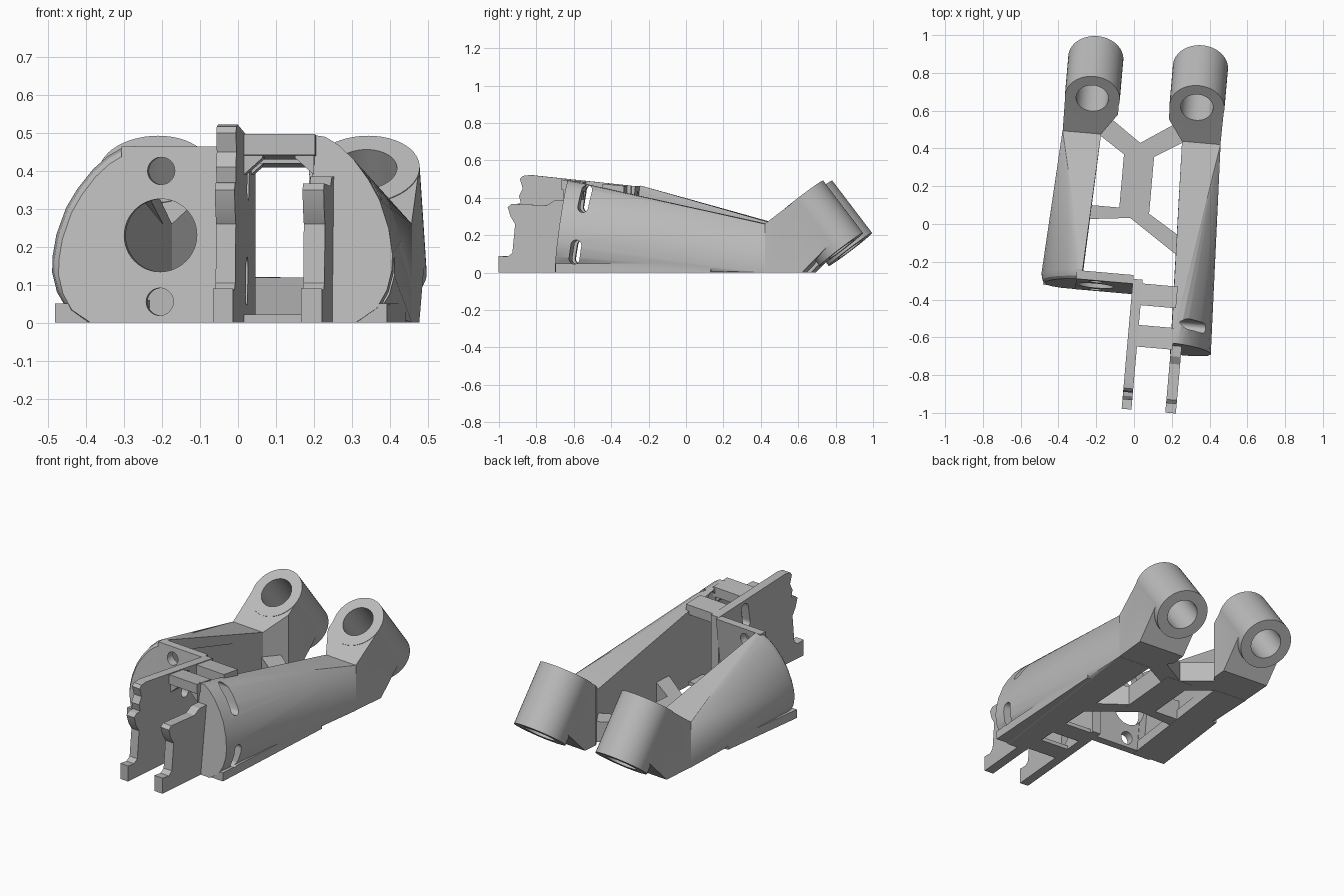
import bpy, bmesh, math
from mathutils import Matrix, Vector

cube = bpy.data.objects.get("Cube")
if cube:
    bpy.data.objects.remove(cube, do_unlink=True)

TURN = Matrix.Rotation(math.radians(-5), 4, 'Z')
SLOPE = 0.12            # backward lean of the front walls
grey = bpy.data.materials.new("machined grey")
grey.use_nodes = True
grey.diffuse_color = (0.5, 0.5, 0.5, 1)
grey.node_tree.nodes["Principled BSDF"].inputs["Base Color"].default_value = (0.5, 0.5, 0.5, 1)


def finish(name, bm):
    bmesh.ops.recalc_face_normals(bm, faces=bm.faces)
    bm.transform(TURN)
    mesh = bpy.data.meshes.new(name)
    bm.to_mesh(mesh)
    bm.free()
    mesh.materials.append(grey)
    ob = bpy.data.objects.new(name, mesh)
    bpy.context.collection.objects.link(ob)
    return ob


def hull(name, points):
    bm = bmesh.new()
    for p in points:
        bm.verts.new(p)
    bmesh.ops.convex_hull(bm, input=bm.verts)
    bmesh.ops.delete(bm, geom=[v for v in bm.verts if not v.link_faces], context='VERTS')
    return finish(name, bm)


def prism(name, outline, offset):
    bm = bmesh.new()
    face = bm.faces.new([bm.verts.new(p) for p in outline])
    res = bmesh.ops.extrude_face_region(bm, geom=[face])
    bmesh.ops.translate(bm, vec=offset,
                        verts=[g for g in res["geom"] if isinstance(g, bmesh.types.BMVert)])
    return finish(name, bm)


def box(name, x, y, z):
    return hull(name, [(a, b, c) for a in x for b in y for c in z])


def rod(name, start, end, radius):
    start, end = Vector(start), Vector(end)
    axis = end - start
    bm = bmesh.new()
    bmesh.ops.create_cone(bm, cap_ends=True, segments=48, radius1=radius, radius2=radius,
                          depth=axis.length)
    bm.transform(Matrix.Translation((start + end) / 2) @ axis.to_track_quat('Z', 'Y').to_matrix().to_4x4())
    return finish(name, bm)


def measure(mesh):
    bm = bmesh.new()
    bm.from_mesh(mesh)
    volume, closed = bm.calc_volume(), not any(e.is_boundary for e in bm.edges)
    bm.free()
    return volume, closed


def combine(base, other, mode):
    # Accept the first solver that gives a closed solid of plausible volume
    a, b = measure(base.data)[0], measure(other.data)[0]
    low, high = (max(a, b), a + b) if mode == 'UNION' else (a - b, a)
    mod = base.modifiers.new(mode, 'BOOLEAN')
    mod.operation, mod.object = mode, other
    result = base.data
    for solver in ('EXACT', 'MANIFOLD', 'FLOAT'):
        mod.solver = solver
        graph = bpy.context.evaluated_depsgraph_get()
        mesh = bpy.data.meshes.new_from_object(base.evaluated_get(graph))
        volume, closed = measure(mesh)
        if closed and low - 1e-6 < volume < high + 1e-6 and abs(volume - a) > 1e-7:
            result = mesh
            break
    base.modifiers.clear()
    base.data = result


def weld(base, others):
    for ob in others:
        combine(base, ob, 'UNION')
        bpy.data.objects.remove(ob, do_unlink=True)


def cut(bases, cutter):
    for base in bases:
        combine(base, cutter, 'DIFFERENCE')
    bpy.data.objects.remove(cutter, do_unlink=True)


# Rounded outer section at the front of an arm (outward distance, height)
D_SECTION = [(.25, 0), (.37, 0), (.425, .035), (.452, .08), (.465, .13), (.465, .17), (.455, .23),
             (.43, .3), (.4, .35), (.36, .4), (.32, .435), (.285, .455), (.25, .46)]


def make_arm(name, side, front, height, rounding):
    def s(points):
        return [(side * x, y, z) for x, y, z in points]
    k = height / .46
    # The front rim eases back in steps where it is rounded
    steps = ((0, .9), (.3, .96), (1, 1)) if rounding else ((0, 1),)
    section = [(.25 + (u - .25) * grow, front + back * rounding + SLOPE * z * k, z * k * (grow + 1) / 2)
               for back, grow in steps for u, z in D_SECTION]
    knee = [(u, .46, z) for u in (.215, .42) for z in (0, .26)]
    arm = hull(name, s(section + knee))
    # Flared block that rises from the knee to the socket
    start = [(u, .457, z) for u in (.216, .419) for z in (.001, .259)]
    rise = [(.135, .57, .001), (.135, .57, .344)]
    socket_side = [(u, y, z) for u in (.135, .422)
                   for y, z in ((.645, .401), (.82, .165), (.66, .001))]
    block = hull("knee_block", s(start + rise + socket_side))
    # Slanted socket tube
    top, end = Vector((side * .278, .644, .404)), Vector((side * .278, .858, .124))
    tube = rod("socket", top, end, .146)
    # Thin foot rail along the base
    foot = hull("foot", s([(u, y, z) for u, y in ((.3, front + .008), (.452, front + .008),
                                                  (.43, .17), (.3, .17))
                           for z in (.001, .05)]))
    weld(arm, [block, tube, foot])
    d = end - top
    cut([arm], rod("bore", top - d * .5, end + d * .5, .086))
    return arm


right_arm = make_arm("right_arm", -1, -.37, .465, .05)
left_arm = make_arm("left_arm", 1, -.67, .495, 0)

# Motor wall closing the front of the shorter arm, with a slanted pocket behind it
WALL_BACK = -.325
wall = hull("motor_wall", [(u, y + SLOPE * z, z) for u in (-.28, .022)
                           for z in (.001, .464) for y in (-.371, WALL_BACK)])
weld(right_arm, [wall])
cut([right_arm], hull("pocket", [(u, WALL_BACK + .003 + SLOPE * z, z) for u in (-.29, -.2) for z in (.06, .4)]
                      + [(-.205, .44, z) for z in (.06, .22)]))
for z, r in ((.23, .096), (.4, .036), (.055, .036)):
    cut([right_arm], rod("hole", (-.175, -.5, z), (-.175, -.24, z), r))

# Two fork plates with notched front edges
LOW_EDGE = [(-.98, 0), (-.98, .09), (-.93, .085), (-.905, .105), (-.89, .26), (-.915, .3), (-.93, .35), (-.91, .367)]
HIGH_EDGE = [(-.88, .37), (-.89, .41), (-.87, .45), (-.885, .5), (-.87, .517), (-.83, .522), (-.29, .465), (-.29, 0)]
long_plate = prism("long_fork_plate", [(.02, y, z) for y, z in LOW_EDGE + HIGH_EDGE], (.052, 0, 0))
short_edge = LOW_EDGE + [(-.72, .36), (-.68, .385), (-.62, .385), (-.62, 0)]
prism("short_fork_plate", [(.252, y, z) for y, z in short_edge], (.056, 0, 0))

# Slots running through the arm and the long plate
for y, z, half in ((-.51, .395, .045), (-.555, .11, .036)):
    slot = hull("slot", [(u, y + e * half * .16 + .028 * math.cos(a), z + e * half + .028 * math.sin(a))
                         for u in (-.1, .6) for e in (-1, 1)
                         for a in (math.tau * i / 24 for i in range(24))])
    cut([left_arm, long_plate], slot)

# Cross bars that tie the long plate to the longer arm, with corner gussets
for i, (a, b) in enumerate(((-.645, -.53), (-.425, -.31))):
    tops = {y: .497 - (y + .645) * .1 for y in (a, b)}
    bar = hull(f"top_bar_{i}", [(u, y, tops[y] - d) for u in (.07, .26) for y in (a, b) for d in (0, .055)])
    gussets = [hull("gusset", [(x, y, z) for y in (a + .01, b - .01)
                               for x, z in ((w, .46), (w + s * .05, .46), (w, .39), (w + s * .05, .435))])
               for w, s in ((.071, 1), (.256, -1))]
    weld(bar, gussets)
    box(f"bottom_bar_{i}", (.07, .26), (a, b), (0, .022))

# Branching brace between the arms
brace = box("brace", (-.085, .075), (.03, .43), (0, .12))
limbs = [
    [(-.08, .36), (-.225, .455), (-.19, .56), (.01, .42)],
    [(.07, .36), (.225, .455), (.19, .56), (-.02, .42)],
    [(.06, .07), (.24, -.04), (.24, -.145), (-.03, .035)],
    [(-.06, .08), (-.245, .08), (-.245, .005), (.02, .035)],
]
weld(brace, [prism("limb", [(x, y, .001) for x, y in limb], (0, 0, .118)) for limb in limbs])

# Smooth shading with crisp edges
bpy.ops.object.select_all(action='DESELECT')
for ob in bpy.context.scene.objects:
    if ob.type == 'MESH' and ob.data.materials and ob.data.materials[0] == grey:
        ob.select_set(True)
        bpy.context.view_layer.objects.active = ob
bpy.ops.object.shade_smooth_by_angle(angle=math.radians(25))
